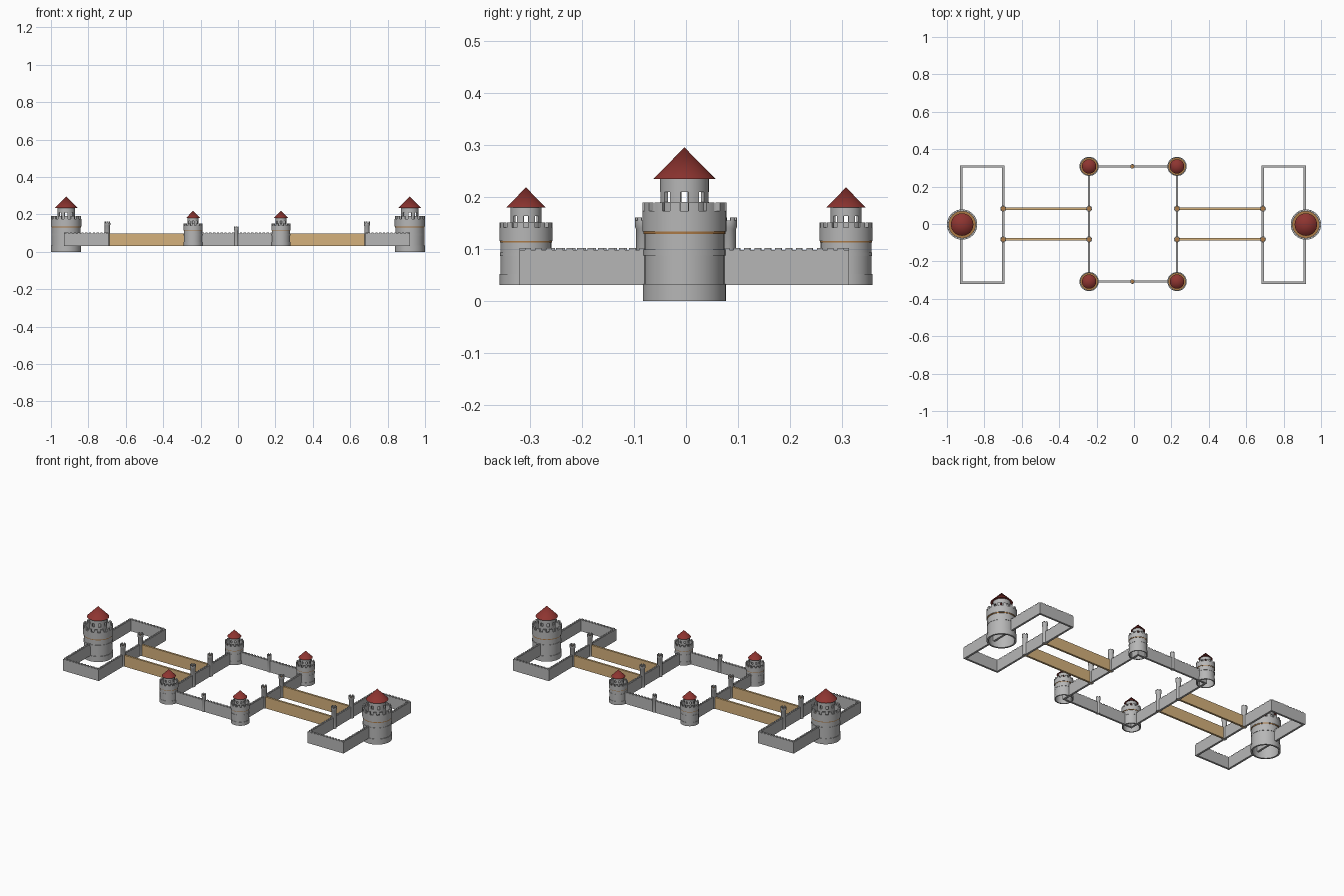
import bpy, bmesh, math

if "Cube" in bpy.data.objects:
    bpy.data.objects.remove(bpy.data.objects["Cube"])

def material(name, rgb):
    m = bpy.data.materials.new(name)
    m.diffuse_color = (*rgb, 1)
    m.use_nodes = True
    m.node_tree.nodes["Principled BSDF"].inputs["Base Color"].default_value = m.diffuse_color
    return m

STONE = material("stone_grey", (0.47, 0.47, 0.47))
TAN = material("bridge_tan", (0.66, 0.44, 0.20))
WOOD = material("floor_brown", (0.40, 0.19, 0.06))
RED = material("roof_red", (0.27, 0.035, 0.03))

def finish(bm, name, mat, loc=(0, 0, 0)):
    bmesh.ops.recalc_face_normals(bm, faces=bm.faces)
    me = bpy.data.meshes.new(name)
    bm.to_mesh(me)
    bm.free()
    me.shade_smooth()
    me.set_sharp_from_angle(angle=math.radians(35))
    me.materials.append(mat)
    ob = bpy.data.objects.new(name, me)
    ob.location = loc
    bpy.context.collection.objects.link(ob)
    return ob

def sweep(bm, profile, a0=0.0, a1=2 * math.pi, n=40):
    """Revolve a closed (r, z) profile from a0 to a1; caps partial sweeps."""
    full = a1 - a0 > 6.28
    rows = []
    for i in range(n if full else n + 1):
        a = a0 + (a1 - a0) * i / n
        rows.append([bm.verts.new((r * math.cos(a), r * math.sin(a), z)) for r, z in profile])
    k = len(profile)
    for i in range(n):
        p, q = rows[i], rows[(i + 1) % len(rows)]
        for j in range(k):
            l = (j + 1) % k
            bm.faces.new((p[j], q[j], q[l], p[l]))
    if not full:
        bm.faces.new(rows[0])
        bm.faces.new(rows[-1])

def box_profile(r0, r1, z0, z1):
    return [(r0, z0), (r1, z0), (r1, z1), (r0, z1)]

def blocks(bm, count, fill, r0, r1, z0, z1, shift=0.0):
    """Ring of separate curved blocks (merlons or window piers)."""
    step = 2 * math.pi / count
    for i in range(count):
        a = (i + shift) * step
        sweep(bm, box_profile(r0, r1, z0, z1), a - step * fill / 2, a + step * fill / 2, 4)

def cone(bm, r1, r2, z0, z1, n=40):
    res = bmesh.ops.create_cone(bm, cap_ends=True, segments=n, radius1=r1, radius2=r2, depth=z1 - z0)
    bmesh.ops.translate(bm, verts=res["verts"], vec=(0, 0, (z0 + z1) / 2))

def tower(name, x, y, z, s):
    S = lambda pts: [(r * s, h * s) for r, h in pts]
    # hollow masonry shell with base band and collar
    bm = bmesh.new()
    sweep(bm, S([(0.070, 0), (0.080, 0), (0.080, 0.033), (0.077, 0.033), (0.077, 0.088),
                 (0.079, 0.088), (0.079, 0.099), (0.077, 0.099), (0.077, 0.129), (0.070, 0.129)]))
    # battlement crown
    sweep(bm, S(box_profile(0.071, 0.081, 0.134, 0.174)))
    blocks(bm, 14, 0.55, 0.071 * s, 0.081 * s, 0.174 * s, 0.190 * s, 0.5)
    # upper turret with a ring of open windows
    sweep(bm, S(box_profile(0.039, 0.047, 0.134, 0.191)))
    blocks(bm, 8, 0.6, 0.039 * s, 0.047 * s, 0.191 * s, 0.210 * s, 0.5)
    sweep(bm, S(box_profile(0.039, 0.047, 0.210, 0.236)))
    finish(bm, name + "_masonry", STONE, (x, y, z))
    # wooden floor showing as a thin band
    bm = bmesh.new()
    cone(bm, 0.079 * s, 0.079 * s, 0.129 * s, 0.134 * s)
    finish(bm, name + "_floor", WOOD, (x, y, z))
    # conical roof
    bm = bmesh.new()
    cone(bm, 0.060 * s, 0, 0.235 * s, 0.296 * s)
    finish(bm, name + "_roof", RED, (x, y, z))

def post(name, x, y, r, top):
    """Slim watch post with a small crown and a wooden floor."""
    bm = bmesh.new()
    h = top - 0.022
    sweep(bm, [(r * 0.6, 0.031), (r * 0.87, 0.031), (r * 0.87, h), (r, h + 0.003),
               (r, top - 0.006), (r * 0.7, top - 0.006), (r * 0.7, h), (r * 0.6, h)], n=20)
    blocks(bm, 6, 0.55, r * 0.7, r, top - 0.006, top, 0.5)
    finish(bm, name, STONE, (x, y, 0))
    bm = bmesh.new()
    cone(bm, r * 0.72, r * 0.72, top - 0.018, top - 0.012, 20)
    finish(bm, name + "_floor", WOOD, (x, y, 0))

def add_box(bm, c, size):
    res = bmesh.ops.create_cube(bm, size=1)
    bmesh.ops.scale(bm, verts=res["verts"], vec=size)
    bmesh.ops.translate(bm, verts=res["verts"], vec=c)

T = 0.012

def wall(name, p, q, mat=STONE, merlons=True):
    """Axis-aligned curtain wall with low merlons."""
    dx, dy = q[0] - p[0], q[1] - p[1]
    L = abs(dx) + abs(dy)
    along_x = abs(dx) > abs(dy)
    size = lambda l, h: (l, T, h) if along_x else (T, l, h)
    bm = bmesh.new()
    add_box(bm, ((p[0] + q[0]) / 2, (p[1] + q[1]) / 2, 0.0645), size(L + T, 0.067))
    if merlons:
        n = max(2, round(L / 0.02))
        for i in range(n):
            t = (i + 0.5) / n
            add_box(bm, (p[0] + dx * t, p[1] + dy * t, 0.0995), size(0.012, 0.005))
    finish(bm, name, mat)

CX, CY = -0.005, -0.003   # the walls sit very slightly off centre
YW = 0.311
for side, sx in (("left", -1), ("right", 1)):
    xo, xg, xi = CX + sx * 0.918, CX + sx * 0.694, CX + sx * 0.235
    # outer courtyard with its great tower
    tower(side + "_great_tower", sx * 0.919, CY, 0, 1.0)
    wall(side + "_outer_wall", (xo, CY - YW), (xo, CY + YW))
    wall(side + "_gate_wall", (xg, CY - YW), (xg, CY + YW))
    wall(side + "_keep_wall", (xi, -0.308), (xi, 0.308))
    for end, sy in (("front", -1), ("back", 1)):
        tag = side + "_" + end
        wall(tag + "_short_wall", (xo, CY + sy * YW), (xg, CY + sy * YW))
        tower(tag + "_corner_tower", xi, sy * 0.308, 0.031, 0.635)
        # bridge parapets between gate posts
        yb = sy * 0.082
        wall(tag + "_bridge_parapet", (xg, yb), (xi, yb), TAN, False)
        post(tag + "_gate_post", xg, yb, 0.016, 0.161)
        post(tag + "_keep_post", xi, yb, 0.016, 0.161)

# long keep walls with a middle post each
for end, sy in (("front", -1), ("back", 1)):
    y = sy * 0.308
    wall(end + "_keep_wall", (CX - 0.235, y), (CX + 0.235, y))
    post(end + "_middle_post", -0.009, y, 0.012, 0.135)
